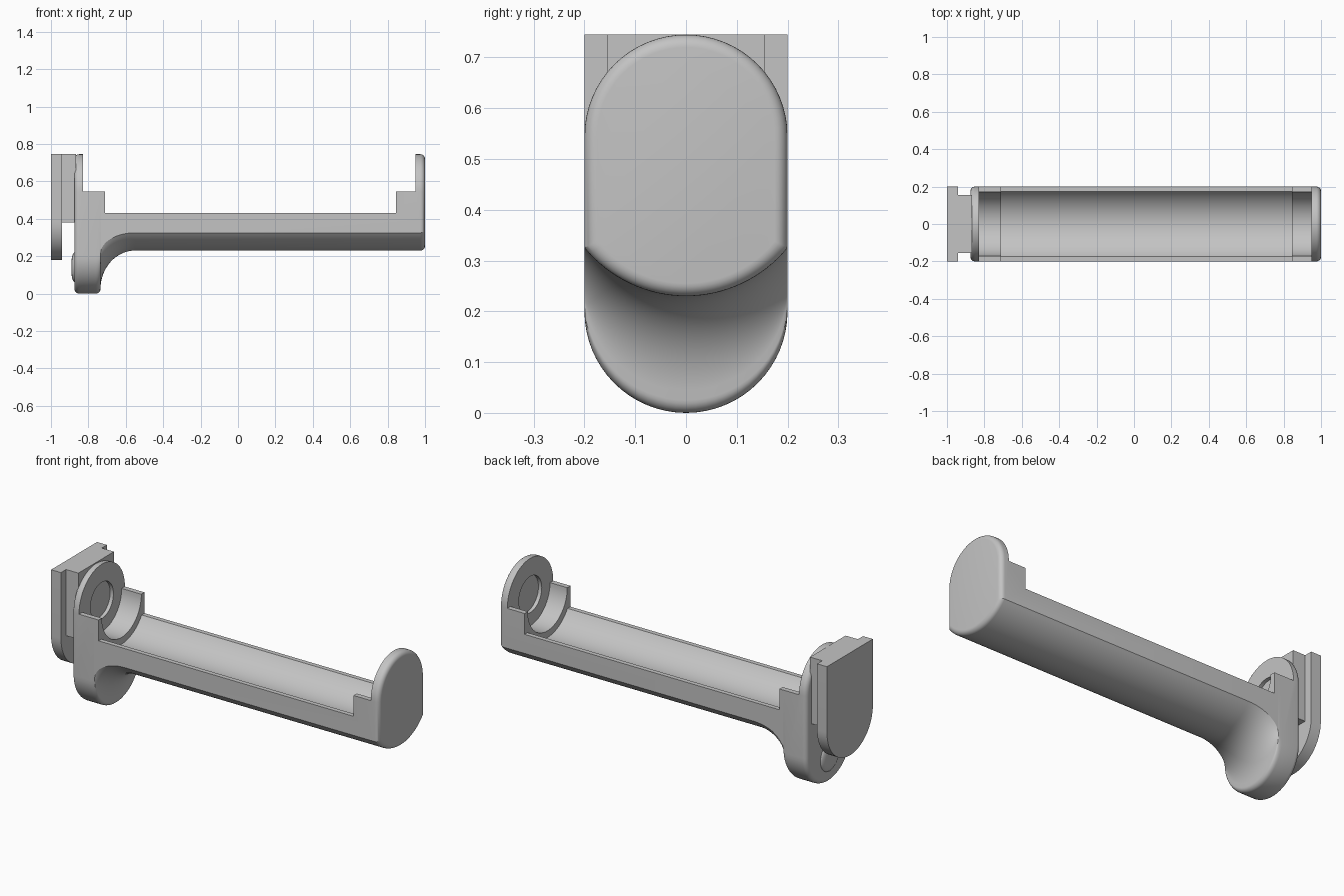
import bpy, bmesh, math
from math import sin, cos, pi

cube = bpy.data.objects.get("Cube")
if cube:
    bpy.data.objects.remove(cube, do_unlink=True)

grey = bpy.data.materials.new("light_grey")
grey.use_nodes = True
grey.diffuse_color = (0.55, 0.55, 0.55, 1)
grey.node_tree.nodes["Principled BSDF"].inputs["Base Color"].default_value = (0.55, 0.55, 0.55, 1)

AXIS = 0.545   # height of the roller axis
HALF = 0.2     # half width of the holder
ROUND = 0.025  # edge rounding


def arc(cz, r, a0, a1, n=32):
    """Points (y, z) on an arc around the centre line."""
    return [(r * cos(a0 + (a1 - a0) * i / n), cz + r * sin(a0 + (a1 - a0) * i / n))
            for i in range(n + 1)]


def loft(name, sections):
    """Skin a list of (x, [(y, z), ...]) outlines and cap both ends."""
    bm = bmesh.new()
    rings = [[bm.verts.new((x, y, z)) for y, z in pts] for x, pts in sections]
    for a, b in zip(rings, rings[1:]):
        for i in range(len(a)):
            j = (i + 1) % len(a)
            bm.faces.new((a[i], a[j], b[j], b[i]))
    bm.faces.new(rings[0])
    bm.faces.new(rings[-1])
    bmesh.ops.recalc_face_normals(bm, faces=bm.faces)
    mesh = bpy.data.meshes.new(name)
    bm.to_mesh(mesh)
    bm.free()
    obj = bpy.data.objects.new(name, mesh)
    bpy.context.collection.objects.link(obj)
    mesh.materials.append(grey)
    return obj


def prism(name, pts, x0, x1):
    return loft(name, [(x0, pts), (x1, pts)])


def activate(obj):
    bpy.ops.object.select_all(action='DESELECT')
    obj.select_set(True)
    bpy.context.view_layer.objects.active = obj


def cut(obj, cutter):
    activate(obj)
    mod = obj.modifiers.new("cut", 'BOOLEAN')
    mod.operation, mod.solver, mod.object = 'DIFFERENCE', 'EXACT', cutter
    bpy.ops.object.modifier_apply(modifier=mod.name)
    bpy.data.objects.remove(cutter, do_unlink=True)


def outline(bottom, inset=0.0):
    """Round top, straight sides and a bowed underside."""
    w = HALF - inset
    sag = (0.2 - 0.105 * bottom / 0.23) * w / HALF
    r = (w * w + sag * sag) / (2 * sag)
    half = math.asin(min(1, w / r))
    low = bottom + inset
    return arc(AXIS, w, 0, pi) + arc(low + r, r, -pi / 2 - half, -pi / 2 + half)


# Holder body: rounded back, foot, fillet into the arm, rounded outer end
steps = [i / 6 * pi / 2 for i in range(7)]
sections = [(-0.875 + ROUND * (1 - cos(a)), outline(0, ROUND * (1 - sin(a)))) for a in steps]
sections += [(-0.76 + ROUND * sin(a), outline(ROUND * (1 - cos(a)))) for a in steps]
for i in range(1, 17):
    a = i / 16 * pi / 2
    sections.append((-0.55 - 0.185 * cos(a), outline(ROUND + 0.205 * sin(a))))
sections += [(1 - ROUND + ROUND * sin(a), outline(0.23, ROUND * (1 - cos(a)))) for a in steps]
holder = loft("holder_body", sections)


def trough(rim, r):
    """Cutter outline: open above the rim, round groove below it."""
    a = math.asin((AXIS - rim) / r)
    return [(-0.3, 1), (-0.3, rim)] + arc(AXIS, r, pi + a, 2 * pi - a) + [(0.3, rim), (0.3, 1)]


# Space between the end plates, then the deeper lower trough
cut(holder, prism("end_block_cutter", trough(AXIS, 0.172), -0.83, 0.95))
cut(holder, prism("trough_cutter", trough(0.43, 0.209), -0.71, 0.845))

# Round bearing recesses in both end plates
disc = arc(AXIS, 0.1, 0, 2 * pi, 48)[:-1]
cut(holder, prism("recess_cutter", disc, -0.85, -0.8))
cut(holder, prism("recess_cutter", disc, 0.92, 0.97))

# Wall plate with round foot, and the rail joining it to the holder
wall = prism("wall_plate", [(HALF, 0.745), (-HALF, 0.745)] + arc(0.38, HALF, pi, 2 * pi), -1, -0.94)
rail = prism("mount_rail", [(0.155, 0.745), (-0.155, 0.745), (-0.155, 0.38), (0.155, 0.38)],
             -0.942, -0.865)

# Shallow domed stop on the back of the foot
stop = loft("back_stop", [(-0.872 - 0.018 * sin(a), arc(0.14, 0.03 + 0.05 * cos(a), 0, 2 * pi, 32)[:-1])
                          for a in steps])

for obj in (holder, wall, rail, stop):
    activate(obj)
    bpy.ops.object.shade_smooth_by_angle(angle=math.radians(30))
